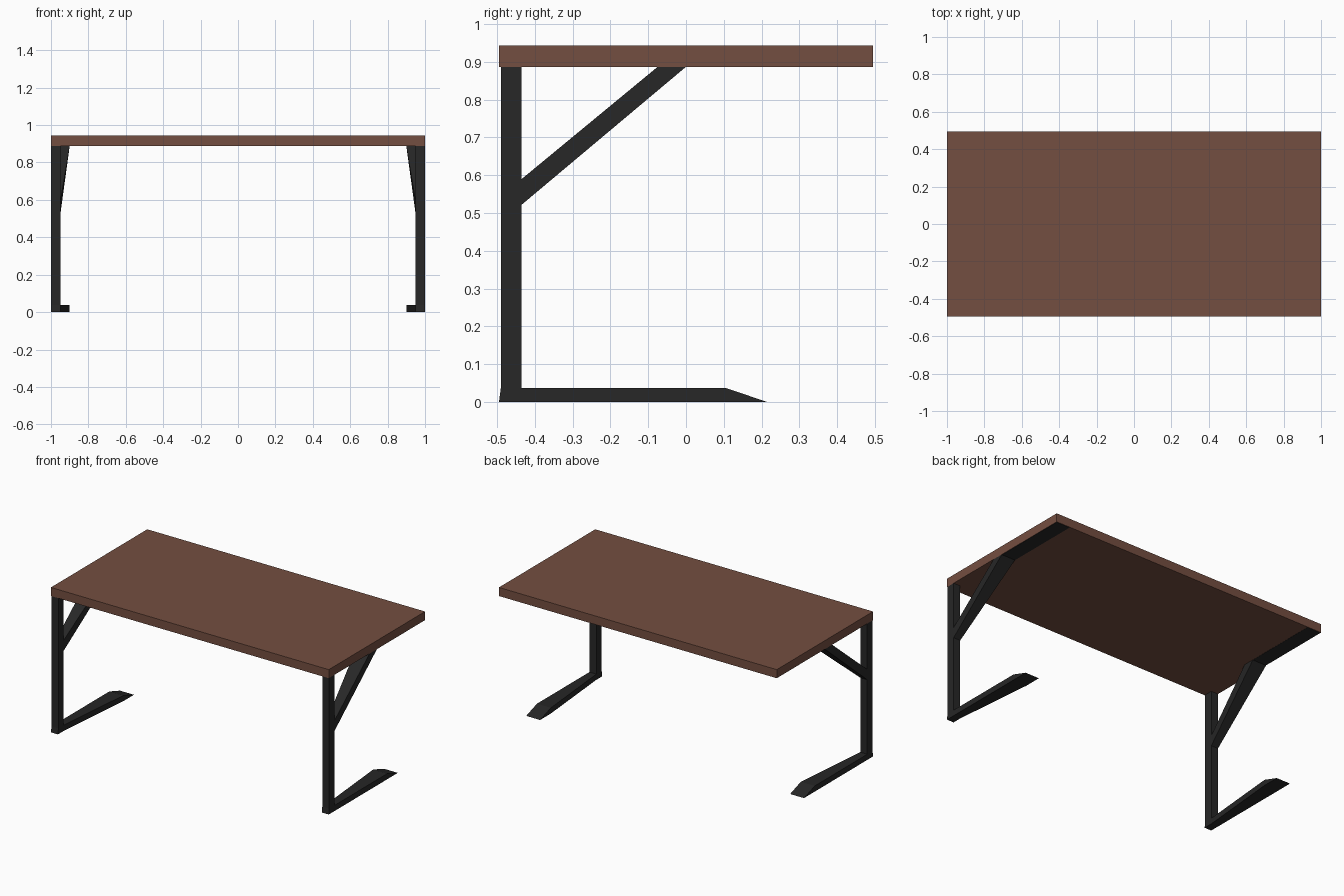
import bpy, bmesh

if "Cube" in bpy.data.objects:
    bpy.data.objects.remove(bpy.data.objects["Cube"])


def material(name, rgb):
    m = bpy.data.materials.new(name)
    m.diffuse_color = (*rgb, 1)
    m.use_nodes = True
    m.node_tree.nodes["Principled BSDF"].inputs["Base Color"].default_value = m.diffuse_color
    return m


wood = material("wood", (0.175, 0.077, 0.052))
metal = material("black_metal", (0.02, 0.02, 0.02))


def side_part(name, profile, mat, outer=1.0, mirror=True):
    """Prism from (y, z, inner_x) points, reaching out to x = outer."""
    bm = bmesh.new()
    inner = [bm.verts.new((x, y, z)) for y, z, x in profile]
    out = [bm.verts.new((outer, y, z)) for y, z, x in profile]
    bm.faces.new(inner)
    bm.faces.new(out[::-1])
    n = len(profile)
    for i in range(n):
        j = (i + 1) % n
        bm.faces.new((inner[i], out[i], out[j], inner[j]))
    bmesh.ops.triangulate(bm, faces=[f for f in bm.faces if len(f.verts) > 4])
    bmesh.ops.recalc_face_normals(bm, faces=bm.faces)
    me = bpy.data.meshes.new(name)
    bm.to_mesh(me)
    bm.free()
    me.materials.append(mat)
    ob = bpy.data.objects.new(name, me)
    bpy.context.collection.objects.link(ob)
    if mirror:
        mod = ob.modifiers.new("mirror", "MIRROR")
        mod.use_clip = False
        mod.use_mirror_merge = False
    return ob


def box_profile(y0, y1, z0, z1, x):
    return [(y0, z0, x), (y1, z0, x), (y1, z1, x), (y0, z1, x)]


UNDER = 0.887  # underside of the tabletop

# Tabletop
side_part("tabletop", box_profile(-0.495, 0.495, UNDER, 0.943, -1.0), wood, mirror=False)

# Upright legs
side_part("legs", box_profile(-0.49, -0.435, 0, UNDER, 0.95), metal)

# Feet: widen inwards, then ramp down to the floor
side_part("feet", [(-0.495, 0, 0.95), (-0.435, 0, 0.95), (0.105, 0, 0.9), (0.215, 0, 0.9),
                   (0.105, 0.037, 0.9), (-0.435, 0.037, 0.95), (-0.49, 0.037, 0.95)], metal)

# Diagonal braces: widen towards the top
side_part("braces", [(-0.435, 0.522, 0.95), (0.0, UNDER, 0.9),
                     (-0.075, UNDER, 0.9), (-0.435, 0.59, 0.95)], metal)

# Support strips set flush in the underside
side_part("support_strips", box_profile(-0.075, 0.492, UNDER - 0.001, UNDER + 0.02, 0.9), metal, outer=0.998)
